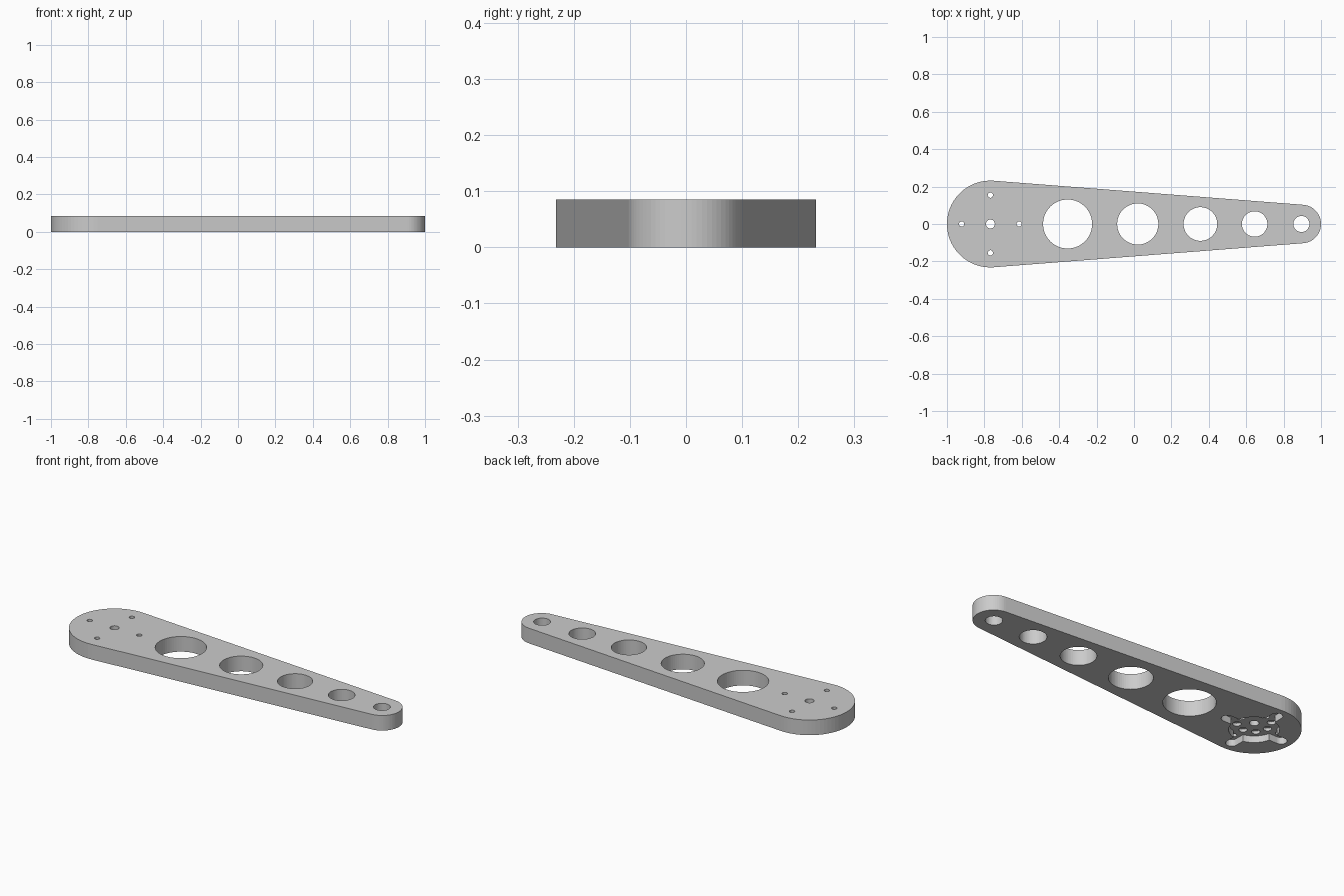
import bpy, bmesh
from math import pi, sin, cos, asin

if "Cube" in bpy.data.objects:
    bpy.data.objects.remove(bpy.data.objects["Cube"])

T = 0.085                    # plate thickness
BIG = (-0.768, 0.232)        # wide end: centre x, radius
SMALL = (0.897, 0.103)       # narrow end
DEPTH = 0.037                # underside pocket depth


def arc(cx, cy, r, a0, a1, n):
    return [(cx + r * cos(a0 + (a1 - a0) * i / n),
             cy + r * sin(a0 + (a1 - a0) * i / n)) for i in range(n + 1)]


def prism(name, pts, z0, z1):
    bm = bmesh.new()
    face = bm.faces.new([bm.verts.new((x, y, z0)) for x, y in pts])
    ext = bmesh.ops.extrude_face_region(bm, geom=[face])
    for v in ext["geom"]:
        if isinstance(v, bmesh.types.BMVert):
            v.co.z = z1
    bmesh.ops.recalc_face_normals(bm, faces=bm.faces[:])
    me = bpy.data.meshes.new(name)
    bm.to_mesh(me)
    bm.free()
    ob = bpy.data.objects.new(name, me)
    bpy.context.collection.objects.link(ob)
    return ob


def cut(target, pts, z0, z1):
    cutter = prism("cutter", pts, z0, z1)
    cutter.hide_render = True
    m = target.modifiers.new("cut", 'BOOLEAN')
    m.operation, m.solver, m.object = 'DIFFERENCE', 'EXACT', cutter
    bpy.context.view_layer.objects.active = target
    bpy.ops.object.modifier_apply(modifier=m.name)
    bpy.data.objects.remove(cutter)


def circle(x, y, r, n):
    return arc(x, y, r, 0, 2 * pi, n)[:-1]


# Tapered plate: two end arcs joined by their common tangents
tilt = asin((BIG[1] - SMALL[1]) / (SMALL[0] - BIG[0]))
a = pi / 2 - tilt
outline = arc(SMALL[0], 0, SMALL[1], -a, a, 32) + arc(BIG[0], 0, BIG[1], a, 2 * pi - a, 36)
arm = prism("arm_plate", outline, 0, T)

# Underside pocket: disc with four round-tipped slots
disc, half, tip = 0.125, 0.03, 0.172
b = asin(half / disc)
pocket = []
for k in range(4):
    q = k * pi / 2
    pocket += arc(BIG[0] + tip * cos(q), tip * sin(q), half, q - pi / 2, q + pi / 2, 12)
    pocket += arc(BIG[0], 0, disc, q + b, q + pi / 2 - b, 12)
cut(arm, pocket, -0.05, DEPTH)

# Ring of blind recesses in the pocket floor
for k in range(8):
    q = k * pi / 4
    cut(arm, circle(BIG[0] + 0.085 * cos(q), 0.085 * sin(q), 0.021, 20), 0.02, DEPTH + 0.016)

# Large lightening holes and end bore
for x, r in [(-0.355, 0.131), (0.02, 0.11), (0.355, 0.09), (0.645, 0.068), (0.895, 0.043)]:
    cut(arm, circle(x, 0, r, 64), -0.05, 0.2)

# Centre screw hole and four small screw holes
cut(arm, circle(BIG[0], 0, 0.024, 24), -0.05, 0.2)
for k in range(4):
    q = k * pi / 2
    cut(arm, circle(BIG[0] + 0.154 * cos(q), 0.154 * sin(q), 0.014, 20), -0.05, 0.2)
